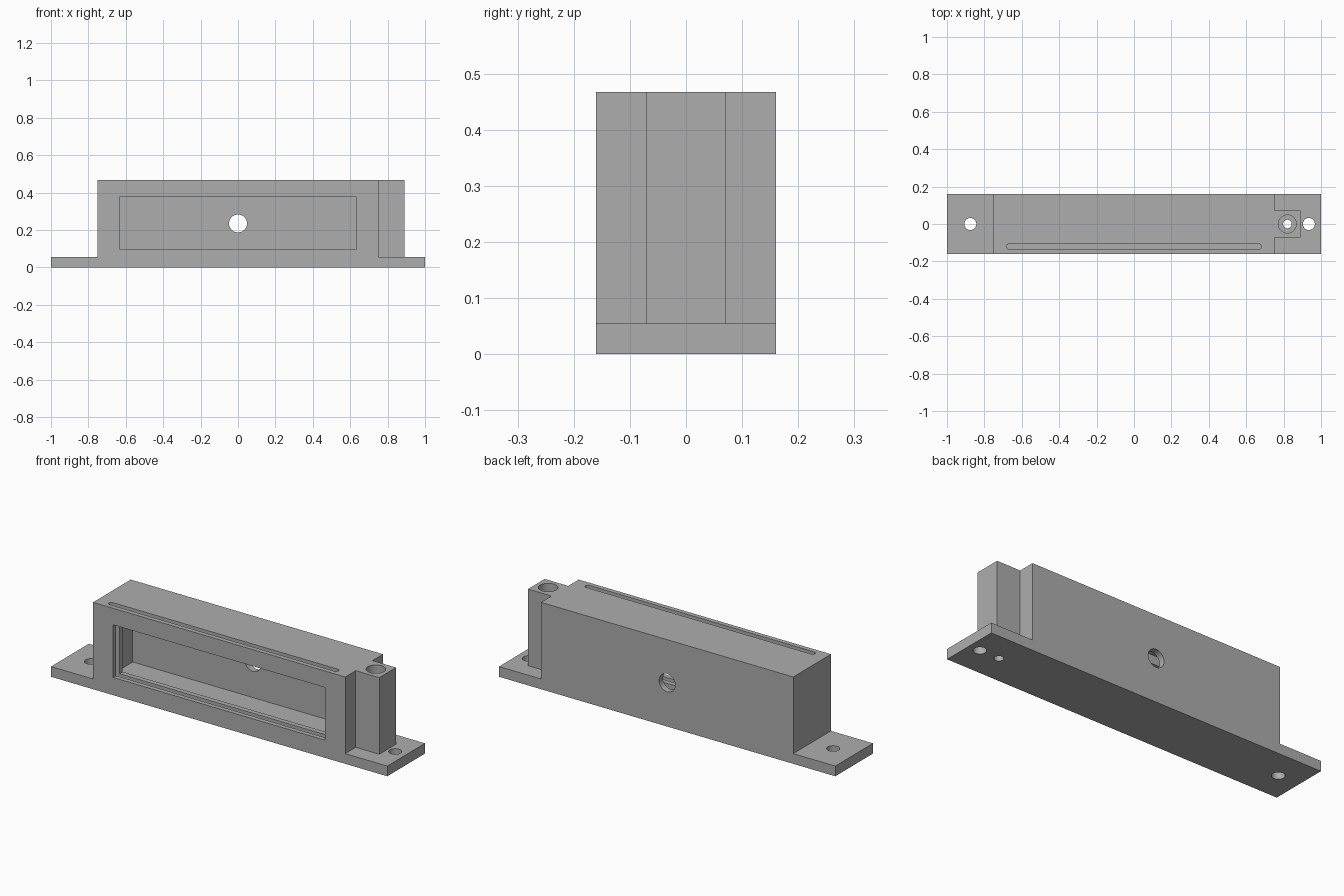
import bpy
import bmesh
from math import cos, sin, pi
from mathutils import Vector

if "Cube" in bpy.data.objects:
    bpy.data.objects.remove(bpy.data.objects["Cube"], do_unlink=True)

grey = bpy.data.materials.new("plain grey")
grey.use_nodes = True
colour = (0.42, 0.42, 0.42, 1)
grey.diffuse_color = colour
grey.node_tree.nodes["Principled BSDF"].inputs["Base Color"].default_value = colour

FLANGE, TOP, HALF = 0.055, 0.467, 0.16   # flange height, overall height, half depth
BODY, POST = 0.75, 0.89                  # end of the body, end of the post


def prism(name, points, sweep):
    """Closed solid made by sweeping a flat outline."""
    bm = bmesh.new()
    face = bm.faces.new([bm.verts.new(p) for p in points])
    swept = bmesh.ops.extrude_face_region(bm, geom=[face])["geom"]
    bmesh.ops.translate(bm, vec=sweep,
                        verts=[v for v in swept if isinstance(v, bmesh.types.BMVert)])
    bmesh.ops.recalc_face_normals(bm, faces=bm.faces)
    mesh = bpy.data.meshes.new(name)
    bm.to_mesh(mesh)
    bm.free()
    mesh.materials.append(grey)
    obj = bpy.data.objects.new(name, mesh)
    bpy.context.collection.objects.link(obj)
    return obj


def box(name, x0, x1, y0, y1, z0, z1):
    outline = [(x0, y0, z0), (x1, y0, z0), (x1, y1, z0), (x0, y1, z0)]
    return prism(name, outline, (0, 0, z1 - z0))


def bore(name, x, radius, z0, z1):
    ring = [2 * pi * i / 48 for i in range(48)]
    return prism(name, [(x + radius * cos(a), radius * sin(a), z0) for a in ring],
                 (0, 0, z1 - z0))


def slot(name, reach, y, radius, z0, z1):
    """Long plan slot with half-round ends."""
    pts = []
    for side, start in ((1, -pi / 2), (-1, pi / 2)):
        for i in range(13):
            a = start + pi * i / 12
            pts.append((side * (reach - radius) + radius * cos(a), y + radius * sin(a), z0))
    return prism(name, pts, (0, 0, z1 - z0))


# Housing: front silhouette with both mounting flanges
profile = [(-1, 0), (1, 0), (1, FLANGE), (POST, FLANGE), (POST, TOP),
           (-BODY, TOP), (-BODY, FLANGE), (-1, FLANGE)]
housing = prism("housing", [(x, -HALF, z) for x, z in profile], Vector((0, 2 * HALF, 0)))

cutters = [
    # Corner notches that leave the narrow post
    box("notch_front", BODY, 0.91, -0.3, -0.071, FLANGE, 0.6),
    box("notch_back", BODY, 0.91, 0.071, 0.3, FLANGE, 0.6),
    # Inner cavity and front window
    box("cavity", -0.715, 0.715, -0.08, 0.127, 0.046, 0.425),
    box("window", -0.63, 0.63, -0.3, 0.0, 0.095, 0.378),
    # Slot for a sliding panel
    slot("panel_slot", 0.682, -0.121, 0.014, 0.065, 0.6),
    # Flange screw holes
    bore("right_hole", -0.875, 0.032, -0.1, 0.2),
    bore("left_hole", 0.935, 0.032, -0.1, 0.2),
    # Stepped bore through the post
    bore("post_bore", 0.82, 0.048, FLANGE + 0.01, 0.6),
    bore("post_screw_hole", 0.82, 0.023, -0.1, 0.2),
]

# Round opening in the back wall
ring = [2 * pi * i / 48 for i in range(48)]
cutters.append(prism("back_hole",
                     [(0.048 * cos(a), 0.05, 0.235 + 0.048 * sin(a)) for a in ring],
                     (0, 0.3, 0)))

bpy.ops.object.select_all(action="DESELECT")
housing.select_set(True)
bpy.context.view_layer.objects.active = housing
for cutter in cutters:
    cutter.hide_render = True
    mod = housing.modifiers.new(cutter.name, "BOOLEAN")
    mod.operation = "DIFFERENCE"
    mod.solver = "EXACT"
    mod.object = cutter
    bpy.ops.object.modifier_apply(modifier=mod.name)
    bpy.data.objects.remove(cutter, do_unlink=True)

bpy.ops.object.shade_smooth_by_angle(angle=pi / 6)
